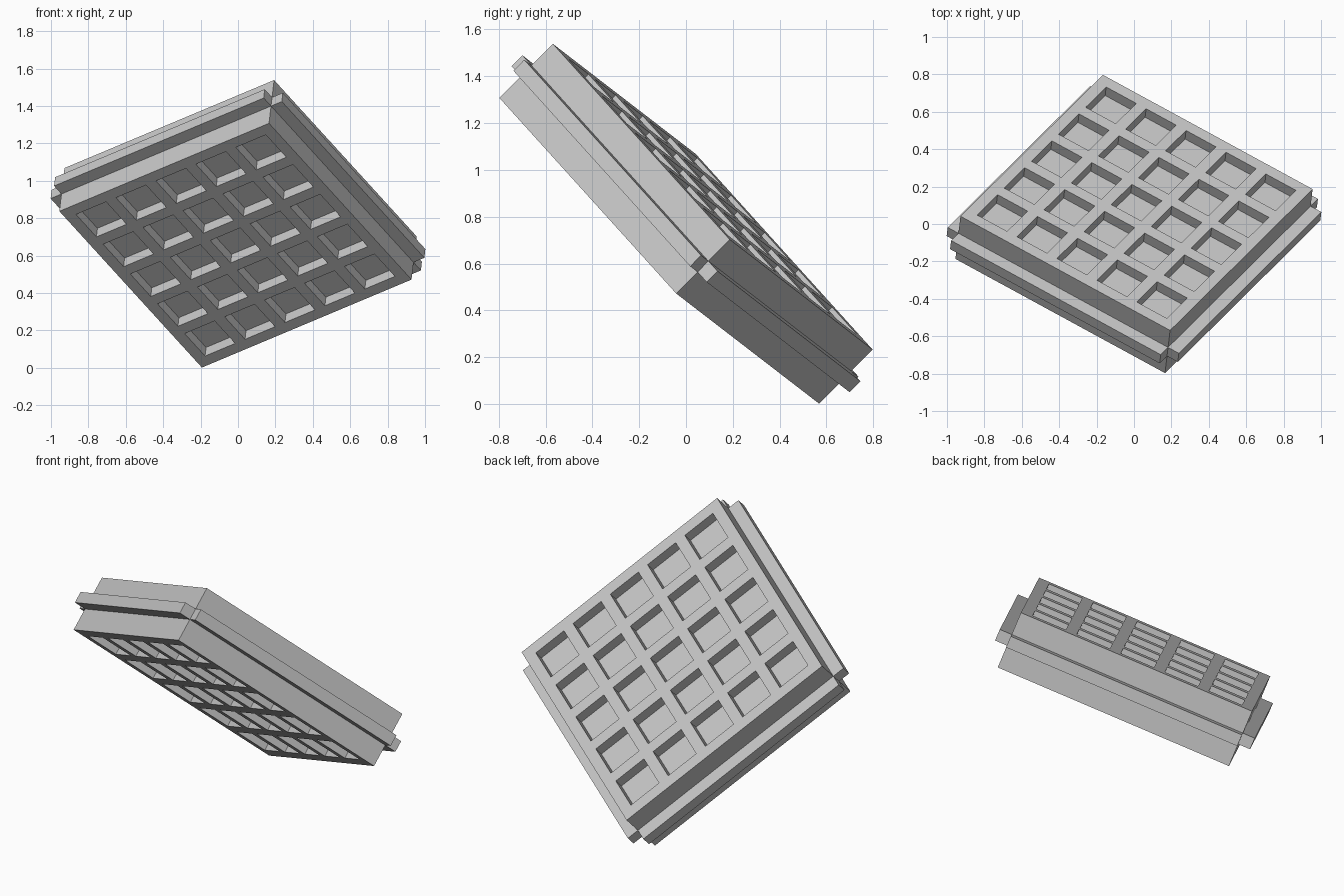
import bpy, bmesh
from mathutils import Matrix, Vector

if "Cube" in bpy.data.objects:
    bpy.data.objects.remove(bpy.data.objects["Cube"])

HALF, THICK = 0.68, 0.163           # panel half width, half thickness
POCKET, DEPTH, COUNT = 0.195, 0.065, 5
RAIL_OUT, RAIL_H = 0.07, 0.033      # rail projection, rail half height

# Tilted frame of the panel: two edge directions and the face normal
a = Vector((1.12, -0.61, 0.47)).normalized()
b = Vector((0.76, 0.76, -0.84))
b = (b - a * b.dot(a)).normalized()
n = a.cross(b)
tilt = Matrix.Translation((0, 0, 0.77)) @ Matrix((a, b, n)).transposed().to_4x4()

grey = bpy.data.materials.new("light grey")
grey.diffuse_color = (0.55, 0.55, 0.55, 1)
grey.use_nodes = True
grey.node_tree.nodes["Principled BSDF"].inputs["Base Color"].default_value = grey.diffuse_color


def finish(name, bm):
    bmesh.ops.remove_doubles(bm, verts=bm.verts[:], dist=1e-5)
    bmesh.ops.recalc_face_normals(bm, faces=bm.faces[:])
    bm.transform(tilt)
    mesh = bpy.data.meshes.new(name)
    bm.to_mesh(mesh)
    bm.free()
    mesh.materials.append(grey)
    bpy.context.collection.objects.link(bpy.data.objects.new(name, mesh))


def quad(bm, *pts):
    bm.faces.new([bm.verts.new(p) for p in pts])


# Panel: waffle of square pockets on both faces, joined by plain sides
gap = (2 * HALF - COUNT * POCKET) / (COUNT + 1)
lines = [-HALF]
for i in range(2 * COUNT + 1):
    lines.append(lines[-1] + (POCKET if i % 2 else gap))

bm = bmesh.new()
cells = list(zip(lines, lines[1:]))
for side in (-1, 1):
    top, floor = side * THICK, side * (THICK - DEPTH)
    for i, (x0, x1) in enumerate(cells):
        for j, (y0, y1) in enumerate(cells):
            ring = [(x0, y0), (x1, y0), (x1, y1), (x0, y1)]
            sunk = i % 2 and j % 2
            quad(bm, *[(x, y, floor if sunk else top) for x, y in ring])
            if sunk:
                for p, q in zip(ring, ring[1:] + ring[:1]):
                    quad(bm, (*p, top), (*q, top), (*q, floor), (*p, floor))
for s in (-HALF, HALF):
    for u, v in cells:
        quad(bm, (s, u, -THICK), (s, v, -THICK), (s, v, THICK), (s, u, THICK))
        quad(bm, (u, s, -THICK), (v, s, -THICK), (v, s, THICK), (u, s, THICK))
finish("waffle_panel", bm)

# Rails: one strip along the middle of each side, open at the corners
for k in range(4):
    bm = bmesh.new()
    bmesh.ops.create_cube(bm, size=1, matrix=(
        Matrix.Rotation(k * 1.5707963, 4, 'Z')
        @ Matrix.Translation((HALF + RAIL_OUT / 2 - 0.005, 0, 0))
        @ Matrix.Diagonal((RAIL_OUT + 0.01, 2 * HALF, 2 * RAIL_H, 1))))
    finish(f"side_rail_{k + 1}", bm)
